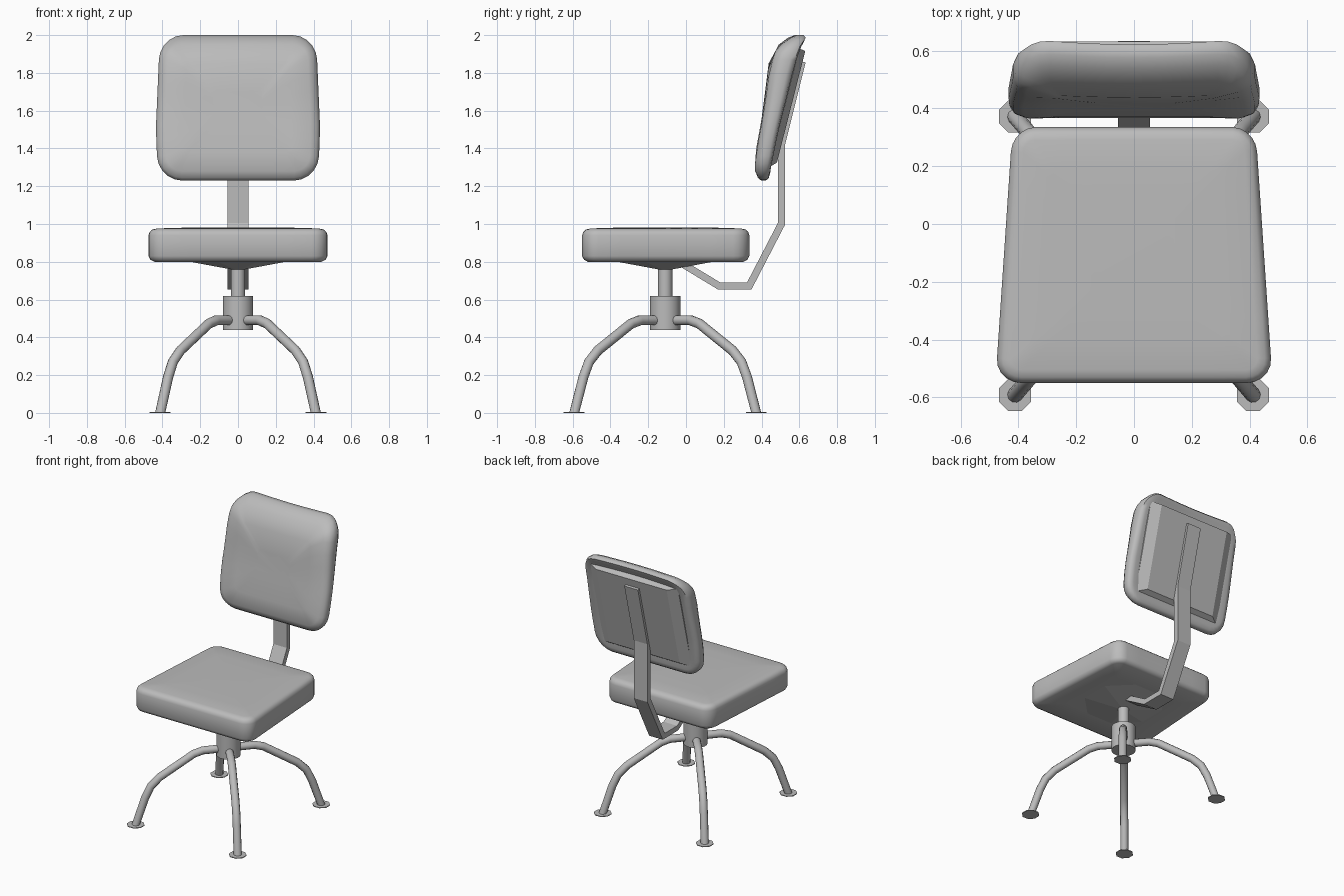
import bpy, bmesh, math
from mathutils import Vector

cube = bpy.data.objects.get("Cube")
if cube:
    bpy.data.objects.remove(cube)

grey = bpy.data.materials.new("plain_grey")
grey.use_nodes = True
grey.diffuse_color = (0.5, 0.5, 0.5, 1)
grey.node_tree.nodes["Principled BSDF"].inputs["Base Color"].default_value = (0.5, 0.5, 0.5, 1)

AXIS_Y = -0.11  # swivel axis


def finish(name, bm, smooth=None):
    bmesh.ops.recalc_face_normals(bm, faces=bm.faces)
    mesh = bpy.data.meshes.new(name)
    bm.to_mesh(mesh)
    bm.free()
    mesh.materials.append(grey)
    ob = bpy.data.objects.new(name, mesh)
    bpy.context.collection.objects.link(ob)
    if smooth:
        bpy.ops.object.select_all(action='DESELECT')
        ob.select_set(True)
        bpy.context.view_layer.objects.active = ob
        bpy.ops.object.shade_smooth_by_angle(angle=math.radians(smooth))
    return ob


def loft(name, rings, smooth=None):
    """Skin a list of equal rings and cap both ends."""
    bm = bmesh.new()
    loops = [[bm.verts.new(p) for p in ring] for ring in rings]
    for a, b in zip(loops, loops[1:]):
        for i in range(len(a)):
            j = (i + 1) % len(a)
            bm.faces.new((a[i], a[j], b[j], b[i]))
    bm.faces.new(loops[0])
    bm.faces.new(loops[-1])
    return finish(name, bm, smooth)


def rounded_rect(hw, hh, r, arc=5, side=6):
    """Rounded rectangle outline with extra points along its straight sides."""
    pts = []
    for k, (sx, sy) in enumerate([(1, 1), (-1, 1), (-1, -1), (1, -1)]):
        for i in range(arc + 1):
            a = math.pi / 2 * (k + i / arc)
            pts.append(Vector((sx * (hw - r) + r * math.cos(a), sy * (hh - r) + r * math.sin(a))))
    out = []
    for i, p in enumerate(pts):
        out.append(p)
        if i % (arc + 1) == arc:
            q = pts[(i + 1) % len(pts)]
            out += [p.lerp(q, s / side) for s in range(1, side)]
    return out


def cushion(name, hw, hh, r, layers, place):
    """Stack of inset outlines; place(u, v, t) puts each point in space."""
    rings = [[place(p.x, p.y, t) for p in rounded_rect(hw - d, hh - d, max(r - d, 0.03))]
             for d, t in layers]
    return loft(name, rings, 50)


def interp(table, z):
    for (z0, y0), (z1, y1) in zip(table, table[1:]):
        if z <= z1:
            return y0 + (y1 - y0) * (z - z0) / (z1 - z0)
    return table[-1][1]


def disc(name, x, y, z0, z1, r0, r1, sides, smooth=None):
    rings = [[(x + r * math.cos((i + 0.5) * math.tau / sides),
               y + r * math.sin((i + 0.5) * math.tau / sides), z) for i in range(sides)]
             for z, r in ((z0, r0), (z1, r1))]
    return loft(name, rings, smooth)


# Seat: tapers towards the back, slightly domed top
def seat_place(u, v, t):
    return (u * (1 - 0.066 * v / 0.4425), v - 0.1075, 0.80 + 0.18 * t)


cushion("seat", 0.45, 0.4425, 0.085,
        [(0.2, 0), (0.03, 0), (0.01, 0.06), (0, 0.17), (0, 0.78), (0.006, 0.88),
         (0.02, 0.95), (0.045, 0.98), (0.15, 1), (0.3, 1.01)], seat_place)

# Backrest cushion: leaning, curved profile
FRONT = [(1.23, .37), (1.3, .36), (1.42, .375), (1.55, .40), (1.68, .42), (1.82, .437), (1.92, .47), (2.0, .55)]
BACK = [(1.23, .44), (1.3, .45), (1.5, .49), (1.7, .54), (1.85, .577), (1.94, .61), (2.0, .65)]


def back_place(u, v, t):
    z = 1.615 + v
    x = u * (1 - 0.1 * abs(z - 1.5))
    dip = 0.015 * max(0, z - 1.6) / 0.4 * math.cos(min(1, abs(x) / 0.33) * math.pi / 2)
    return (x, interp(FRONT, z) * (1 - t) + interp(BACK, z) * t - dip, z)


cushion("backrest_cushion", 0.435, 0.385, 0.13,
        [(0.3, 0), (0.15, 0), (0.05, 0.04), (0.015, 0.17), (0, 0.4), (0, 0.75),
         (0.012, 0.94), (0.04, 1), (0.07, 0.97), (0.2, 0.95)], back_place)


# Backrest panel: chamfered plate
def panel_ring(hw, z0, z1, off):
    return [(x, 0.475 + 0.254 * (z - 1.3) + off, z) for x, z in ((-hw, z0), (hw, z0), (hw, z1), (-hw, z1))]


loft("backrest_panel", [panel_ring(0.36, 1.29, 1.94, -0.06), panel_ring(0.355, 1.3, 1.93, -0.035),
                        panel_ring(0.285, 1.325, 1.915, 0)])

# Flat support bar from under the seat up to the panel
path = [Vector(p) for p in ((-0.02, 0.79), (0.175, 0.672), (0.335, 0.672), (0.505, 1.0), (0.505, 1.42), (0.615, 1.86))]
rings = []
for i, p in enumerate(path):
    d0 = (p - path[i - 1]).normalized() if i else (path[1] - p).normalized()
    d1 = (path[i + 1] - p).normalized() if i < len(path) - 1 else d0
    d = (d0 + d1).normalized()
    n = Vector((-d.y, d.x)) * 0.019 / d.dot(d0)
    a, b = p + n, p - n
    rings.append([(-0.055, *a), (0.055, *a), (0.055, *b), (-0.055, *b)])
loft("support_bar", rings)

# Swivel column
disc("seat_mount", 0, AXIS_Y, 0.758, 0.802, 0.03, 0.285, 8)
disc("post", 0, AXIS_Y, 0.6, 0.79, 0.038, 0.038, 16, 40)
disc("hub", 0, AXIS_Y, 0.44, 0.62, 0.081, 0.081, 20, 40)

# Four bent tube legs with flat octagonal feet
LEG = [(0.04, 0.49), (0.115, 0.49), (0.155, 0.472), (0.305, 0.33), (0.345, 0.27), (0.37, 0.19), (0.412, 0.0)]
for sx, side in ((1, "left"), (-1, "right")):
    for sy, end in ((1, "back"), (-1, "front")):
        pts = [Vector((sx * u, AXIS_Y + sy * u * 1.17, z)) for u, z in LEG]
        flat = Vector((-sy * 1.17, sx, 0)).normalized()
        rings = []
        for i, p in enumerate(pts):
            d0 = (p - pts[max(i - 1, 0)]).normalized()
            d1 = (pts[min(i + 1, len(pts) - 1)] - p).normalized()
            d = (d0 + d1).normalized()
            if i == len(pts) - 1:
                d = Vector((0, 0, -1))
            up = d.cross(flat)
            rings.append([p + 0.027 * (flat * math.cos(a) + up * math.sin(a))
                          for a in (k * math.tau / 10 for k in range(10))])
        loft(f"{end}_{side}_leg", rings, 60)
        disc(f"{end}_{side}_foot", pts[-1].x, pts[-1].y, 0, 0.005, 0.06, 0.06, 8)
